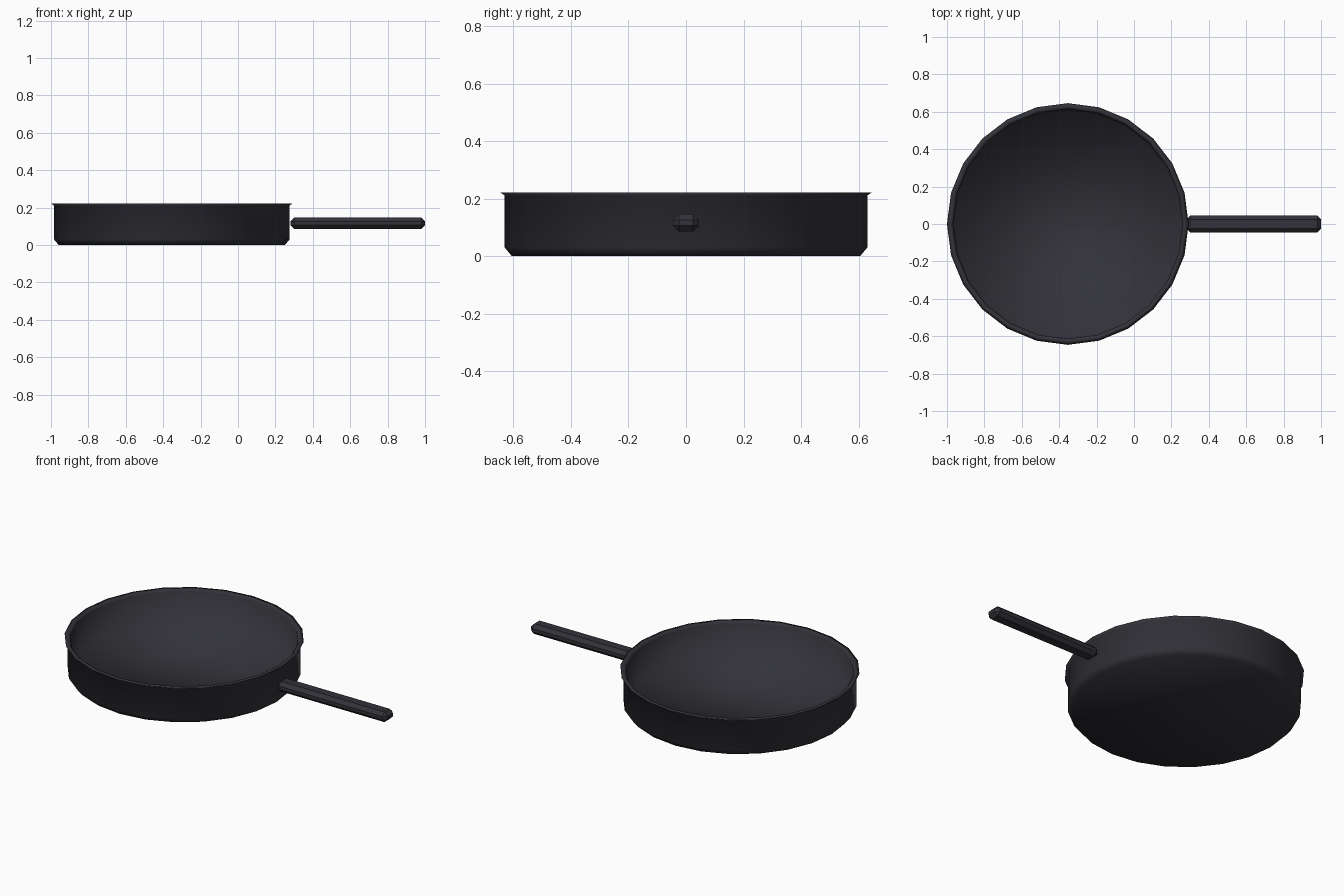
import bpy, bmesh
from math import cos, sin, tau

cube = bpy.data.objects.get("Cube")
if cube:
    bpy.data.objects.remove(cube, do_unlink=True)

SIDES = 24
PAN_X = -0.354

iron = bpy.data.materials.new("dark_iron")
iron.use_nodes = True
colour = (0.032, 0.032, 0.041, 1)
iron.diffuse_color = colour
iron.node_tree.nodes["Principled BSDF"].inputs["Base Color"].default_value = colour


def add_object(name, bm):
    bmesh.ops.recalc_face_normals(bm, faces=bm.faces)
    for face in bm.faces:
        face.smooth = True
    mesh = bpy.data.meshes.new(name)
    bm.to_mesh(mesh)
    bm.free()
    mesh.materials.append(iron)
    obj = bpy.data.objects.new(name, mesh)
    bpy.context.collection.objects.link(obj)
    return obj


# Pan body: (radius, height) from the underside, over the flared rim, to the inner floor
profile = [(0.605, 0), (0.63, 0.03), (0.63, 0.211), (0.646, 0.222),
           (0.622, 0.222), (0.614, 0.211), (0.605, 0.03)]
bm = bmesh.new()
rings = [[bm.verts.new((PAN_X + r * cos(tau * i / SIDES), r * sin(tau * i / SIDES), z))
          for i in range(SIDES)] for r, z in profile]
for low, high in zip(rings, rings[1:]):
    for i in range(SIDES):
        j = (i + 1) % SIDES
        bm.faces.new((low[i], low[j], high[j], high[i]))
bm.faces.new(rings[0])
bm.faces.new(rings[-1])
add_object("pan_body", bm)

# Handle: long box with chamfered edges
bm = bmesh.new()
bmesh.ops.create_cube(bm, size=1)
for v in bm.verts:
    v.co.x = 0.64 + v.co.x * 0.72
    v.co.y *= 0.09
    v.co.z = 0.116 + v.co.z * 0.06
bmesh.ops.bevel(bm, geom=bm.edges[:], offset=0.02, offset_type='OFFSET',
                segments=1, affect='EDGES')
handle = add_object("handle", bm)
bpy.ops.object.select_all(action='DESELECT')
handle.select_set(True)
bpy.context.view_layer.objects.active = handle
bpy.ops.object.shade_smooth_by_angle(angle=0.5)
